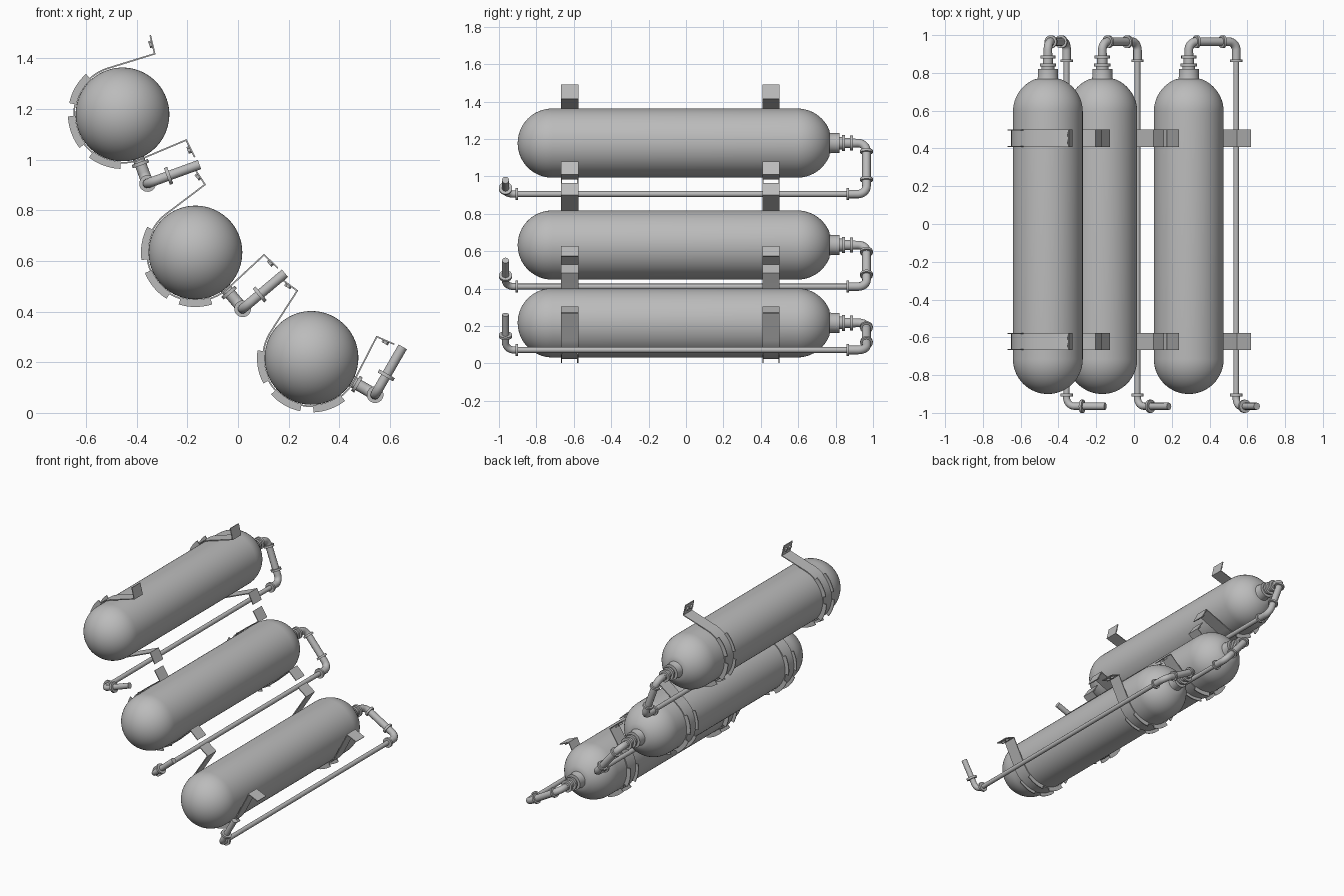
import bpy, bmesh
from math import radians, sin, cos, pi
from mathutils import Matrix, Vector

cube = bpy.data.objects.get("Cube")
if cube:
    bpy.data.objects.remove(cube, do_unlink=True)

steel = bpy.data.materials.new("grey_steel")
steel.use_nodes = True
GREY = (0.5, 0.5, 0.5, 1)
steel.diffuse_color = GREY
steel.node_tree.nodes["Principled BSDF"].inputs["Base Color"].default_value = GREY

R = 0.185            # tank radius
DROP = 0.29          # distance from tank axis to return pipe
STRAPS = (-0.622, 0.454)
WIDTH = 0.092        # strap width


def finish(bm, name):
    bmesh.ops.recalc_face_normals(bm, faces=bm.faces)
    mesh = bpy.data.meshes.new(name)
    bm.to_mesh(mesh)
    bm.free()
    mesh.shade_smooth()
    mesh.set_sharp_from_angle(angle=radians(35))
    mesh.materials.append(steel)
    return mesh


def lathe(name, profile, steps=64):
    """Revolve (radius, y) points around the y axis."""
    bm = bmesh.new()
    verts = [bm.verts.new((r, y, 0)) for r, y in profile]
    edges = [bm.edges.new(pair) for pair in zip(verts, verts[1:])]
    bmesh.ops.spin(bm, geom=verts + edges, cent=(0, 0, 0), axis=(0, 1, 0),
                   angle=2 * pi, steps=steps)
    bmesh.ops.remove_doubles(bm, verts=bm.verts, dist=1e-5)
    return finish(bm, name)


def rounded(points, bend=0.045, n=7):
    """Replace the corners of a path by smooth bends."""
    pts = [Vector(p) for p in points]
    out = [pts[0]]
    for a, b, c in zip(pts, pts[1:], pts[2:]):
        u, v = (a - b).normalized() * bend, (c - b).normalized() * bend
        for i in range(n + 1):
            t = i / n * pi / 2
            out.append(b + u * (1 - sin(t)) + v * (1 - cos(t)))
    return out + [pts[-1]]


def pipe(name, points, radius):
    curve = bpy.data.curves.new(name, "CURVE")
    curve.dimensions = "3D"
    curve.bevel_depth = radius
    curve.bevel_resolution = 4
    curve.use_fill_caps = True
    path = rounded(points)
    spline = curve.splines.new("POLY")
    spline.points.add(len(path) - 1)
    for p, co in zip(spline.points, path):
        p.co = (*co, 1)
    curve.materials.append(steel)
    return curve


def discs(name, items, segments=24):
    """Short cylinders given as (centre, axis, radius, depth)."""
    bm = bmesh.new()
    for centre, axis, radius, depth in items:
        turn = Vector(axis).to_track_quat("Z", "Y").to_matrix().to_4x4()
        bmesh.ops.create_cone(bm, cap_ends=True, segments=segments,
                              radius1=radius, radius2=radius, depth=depth,
                              matrix=Matrix.Translation(centre) @ turn)
    return finish(bm, name)


def arc(radius, start, end, n):
    angles = [radians(start + (end - start) * i / n) for i in range(n + 1)]
    return [(radius * cos(a), radius * sin(a)) for a in angles]


def strip(name, path, y, thickness):
    """Bent flat bar: a path in x, z with the strap's width along y."""
    bm = bmesh.new()
    rows = [[bm.verts.new((x, y + s * WIDTH / 2, z)) for s in (-1, 1)]
            for x, z in path]
    for (a, b), (c, d) in zip(rows, rows[1:]):
        bm.faces.new((a, b, d, c))
    bmesh.ops.recalc_face_normals(bm, faces=bm.faces)
    bmesh.ops.solidify(bm, geom=bm.faces[:], thickness=thickness)
    return finish(bm, name)


def ribs(name, y):
    """Curved stiffening flanges along both edges of the strap."""
    bm = bmesh.new()
    for side in (-1, 1):
        for mid in (130, 180, 230):
            outline = arc(0.186, mid - 18, mid + 18, 10) + arc(0.215, mid + 18, mid - 18, 10)
            y0 = y + side * (WIDTH / 2 - 0.003) - 0.003
            face = bm.faces.new([bm.verts.new((x, y0, z)) for x, z in outline])
            new = bmesh.ops.extrude_face_region(bm, geom=[face])["geom"]
            bmesh.ops.translate(bm, vec=(0, 0.006, 0),
                                verts=[v for v in new if isinstance(v, bmesh.types.BMVert)])
    return finish(bm, name)


parts = []

# Tank: round front end, domed back end running into a neck
front = [(R * sin(t), -0.715 - R * cos(t)) for t in [i * pi / 32 for i in range(17)]]
back = [(R * cos(t), 0.595 + R * sin(t)) for t in [i * pi / 32 for i in range(13)]]
neck = [(0.056, 0.768), (0.053, 0.778), (0.053, 0.82), (0, 0.82)]
parts.append(lathe("tank", front + back + neck))

# Stepped outlet valve behind the neck
parts.append(lathe("valve", [
    (0, 0.815), (0.034, 0.815), (0.034, 0.835), (0.043, 0.835), (0.043, 0.85),
    (0.027, 0.85), (0.027, 0.876), (0.04, 0.876), (0.04, 0.892), (0.024, 0.892),
    (0.024, 0.905), (0, 0.905)], 32))

# Pipework: bend off the valve, long return pipe, sideways outlet
END = 0.965
parts.append(pipe("riser_pipe", [(0, 0.89, 0), (0, END, 0), (0, END, -DROP),
                                 (0, 0.865, -DROP)], 0.023))
parts.append(pipe("return_pipe", [(0, 0.88, -DROP), (0, -0.91, -DROP)], 0.0155))
parts.append(pipe("outlet_pipe", [(0, -0.9, -DROP), (0, -END, -DROP),
                                  (0.218, -END, -DROP)], 0.019))
ALONG, DOWN, SIDE = (0, 1, 0), (0, 0, 1), (1, 0, 0)
parts.append(discs("pipe_flanges", [
    ((0, END, -0.048), DOWN, 0.034, 0.014),
    ((0, END, -0.207), DOWN, 0.034, 0.014),
    ((0, 0.865, -DROP), ALONG, 0.033, 0.014),
    ((0, -0.905, -DROP), ALONG, 0.033, 0.014),
    ((0.088, -END, -DROP), SIDE, 0.035, 0.014)]))

# Straps: open loop round the tank with bent mounting tabs, ribs and bolts
loop = ([(0.213, 0.256), (0.204, 0.178)] + arc(0.188, 88, 272, 40)
        + [(0.204, -0.178), (0.213, -0.256)])
for label, y in zip(("front", "back"), STRAPS):
    parts.append(strip(label + "_strap", loop, y, 0.006))
    parts.append(ribs(label + "_strap_ribs", y))
    parts.append(discs(label + "_strap_bolts", [
        ((0.2, y + dy, s * 0.222), SIDE, 0.014, 0.014)
        for dy in (-0.02, 0.02) for s in (-1, 1)], 6))

# Three copies stepping down, each turned a little further
LAYOUT = (("upper", -0.456, 1.178, 20), ("middle", -0.168, 0.633, 40),
          ("lower", 0.29, 0.217, 60))
for level, x, z, turn in LAYOUT:
    place = Matrix.Translation((x, 0, z)) @ Matrix.Rotation(-radians(turn), 4, "Y")
    for data in parts:
        obj = bpy.data.objects.new(level + "_" + data.name, data)
        obj.matrix_world = place
        bpy.context.scene.collection.objects.link(obj)
